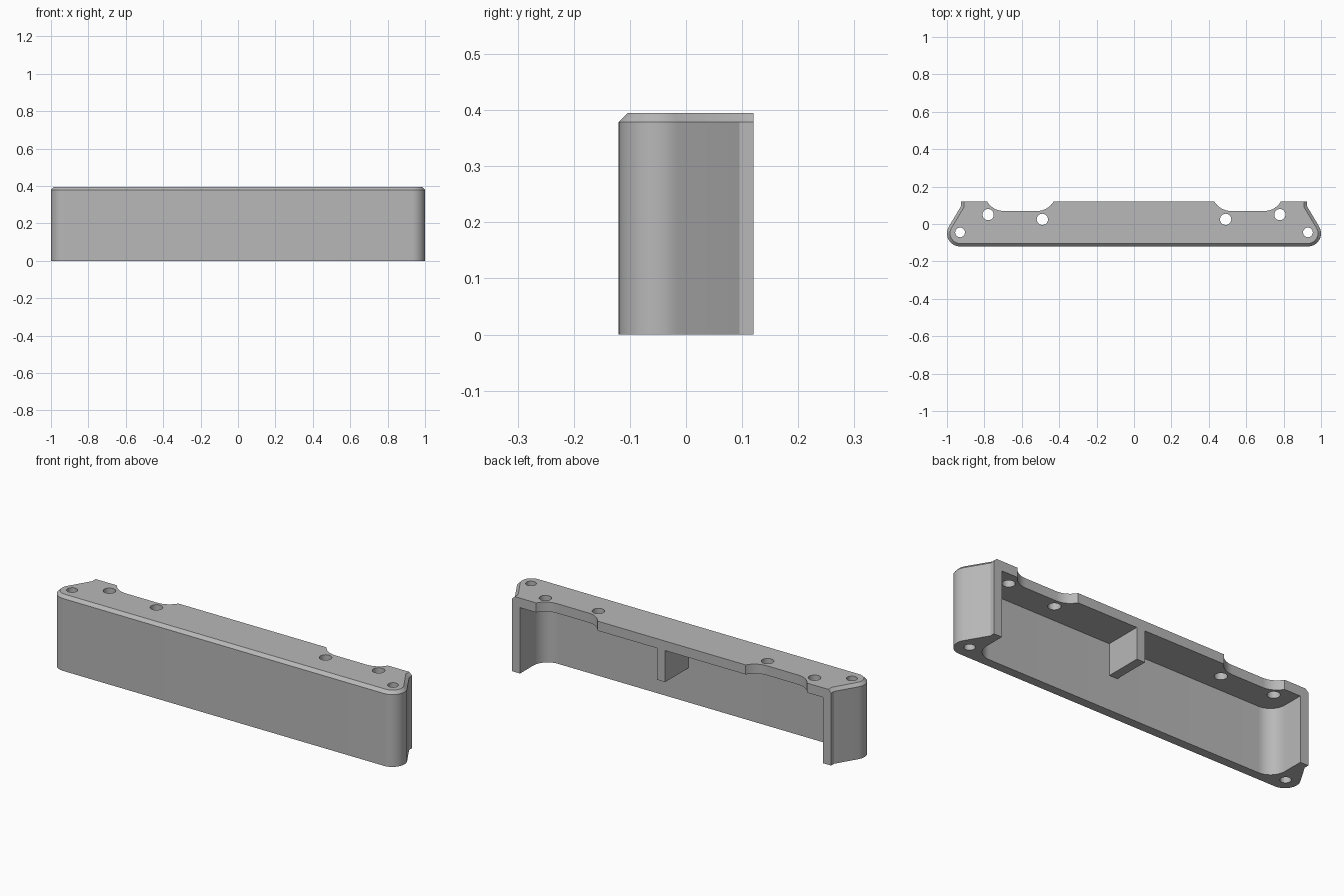
import bpy, bmesh
from math import cos, sin, pi, acos, atan2, hypot, sqrt

default = bpy.data.objects.get("Cube")
if default:
    bpy.data.objects.remove(default, do_unlink=True)

HEIGHT, BACK, CHAMFER = 0.395, 0.12, 0.016
WALL, PLATE_UNDER = 0.047, 0.345
INNER_X, INNER_Y = 0.878, -BACK + WALL

grey = bpy.data.materials.new("plain_grey")
grey.use_nodes = True
color = (0.48, 0.48, 0.48, 1)
grey.diffuse_color = color
grey.node_tree.nodes["Principled BSDF"].inputs["Base Color"].default_value = color


def arc(cx, cy, r, a0, a1, n=14):
    return [(cx + r * cos(a0 + (a1 - a0) * i / n),
             cy + r * sin(a0 + (a1 - a0) * i / n)) for i in range(n + 1)]


def mirrored(half):
    """Close a right-hand half outline with its reflection across x = 0."""
    return half + [(-x, y) for x, y in reversed(half)]


def loft(name, layers):
    """Stack matching outlines, each given as (points, z), into a closed solid."""
    bm = bmesh.new()
    rings = [[bm.verts.new((x, y, z)) for x, y in pts] for pts, z in layers]
    for low, high in zip(rings, rings[1:]):
        for i in range(len(low)):
            j = (i + 1) % len(low)
            bm.faces.new((low[i], low[j], high[j], high[i]))
    bm.faces.new(rings[0][::-1])
    bm.faces.new(rings[-1])
    bmesh.ops.recalc_face_normals(bm, faces=bm.faces)
    mesh = bpy.data.meshes.new(name)
    bm.to_mesh(mesh)
    bm.free()
    mesh.materials.append(grey)
    obj = bpy.data.objects.new(name, mesh)
    bpy.context.collection.objects.link(obj)
    return obj


def activate(obj):
    bpy.ops.object.select_all(action='DESELECT')
    obj.select_set(True)
    bpy.context.view_layer.objects.active = obj


def cut(obj, cutter):
    cutter.hide_render = True
    mod = obj.modifiers.new("cut", 'BOOLEAN')
    mod.operation, mod.solver, mod.object = 'DIFFERENCE', 'EXACT', cutter
    activate(obj)
    bpy.ops.object.modifier_apply(modifier=mod.name)
    bpy.data.objects.remove(cutter, do_unlink=True)


def shell_outline(inset):
    """Rounded front corner, slanted end and short square return at the back."""
    cx, cy, r = 0.93, -0.05, 0.07 - inset
    px, py = 0.925 - inset, 0.095 - 0.28 * inset
    tangent = atan2(py - cy, px - cx) - acos(r / hypot(px - cx, py - cy))
    return mirrored(arc(cx, cy, r, -pi / 2, tangent) + [(px, py), (px, BACK)])


# Outer shell with a chamfer round the front and ends of the top
housing = loft("housing", [(shell_outline(0), 0),
                           (shell_outline(0), HEIGHT - CHAMFER),
                           (shell_outline(CHAMFER), HEIGHT)])

# Cavity open at the back and underneath, with filleted inner corners
fillet = 0.085
cavity = mirrored(arc(INNER_X - fillet, INNER_Y + fillet, fillet, -pi / 2, 0)
                  + [(INNER_X, 0.3)])
cut(housing, loft("cavity_cutter", [(cavity, -0.1), (cavity, PLATE_UNDER)]))

# Shallow notches and screw holes on both sides
r, depth = 0.1, 0.05
sweep = acos((r - depth) / r)
run = sqrt(r * r - (r - depth) ** 2)
left, right, floor = 0.43, 0.785, BACK - depth
for side in (-1, 1):
    notch = (arc(left + run, floor + r, r, -pi / 2 - sweep, -pi / 2, 8)
             + arc(right - run, floor + r, r, -pi / 2, -pi / 2 + sweep, 8)
             + [(right, 0.3), (left, 0.3)])
    notch = [(side * x, y) for x, y in notch]
    cut(housing, loft("notch_cutter", [(notch, 0.2), (notch, 0.5)]))
    for x, y, radius in ((0.93, -0.045, 0.026), (0.78, 0.05, 0.03), (0.49, 0.025, 0.03)):
        hole = arc(side * x, y, radius, 0, 2 * pi, 32)[:-1]
        cut(housing, loft("hole_cutter", [(hole, -0.1), (hole, 0.5)]))

activate(housing)
bpy.ops.object.shade_smooth_by_angle(angle=pi / 6)

# Hanging rib between the front wall and the top plate
x0, x1, y0 = 0.037, 0.084, INNER_Y - 0.005
rib = [(x0, y0), (x1, y0), (x1, BACK), (x0, BACK)]
loft("centre_rib", [(rib, 0.18), (rib, PLATE_UNDER)])
